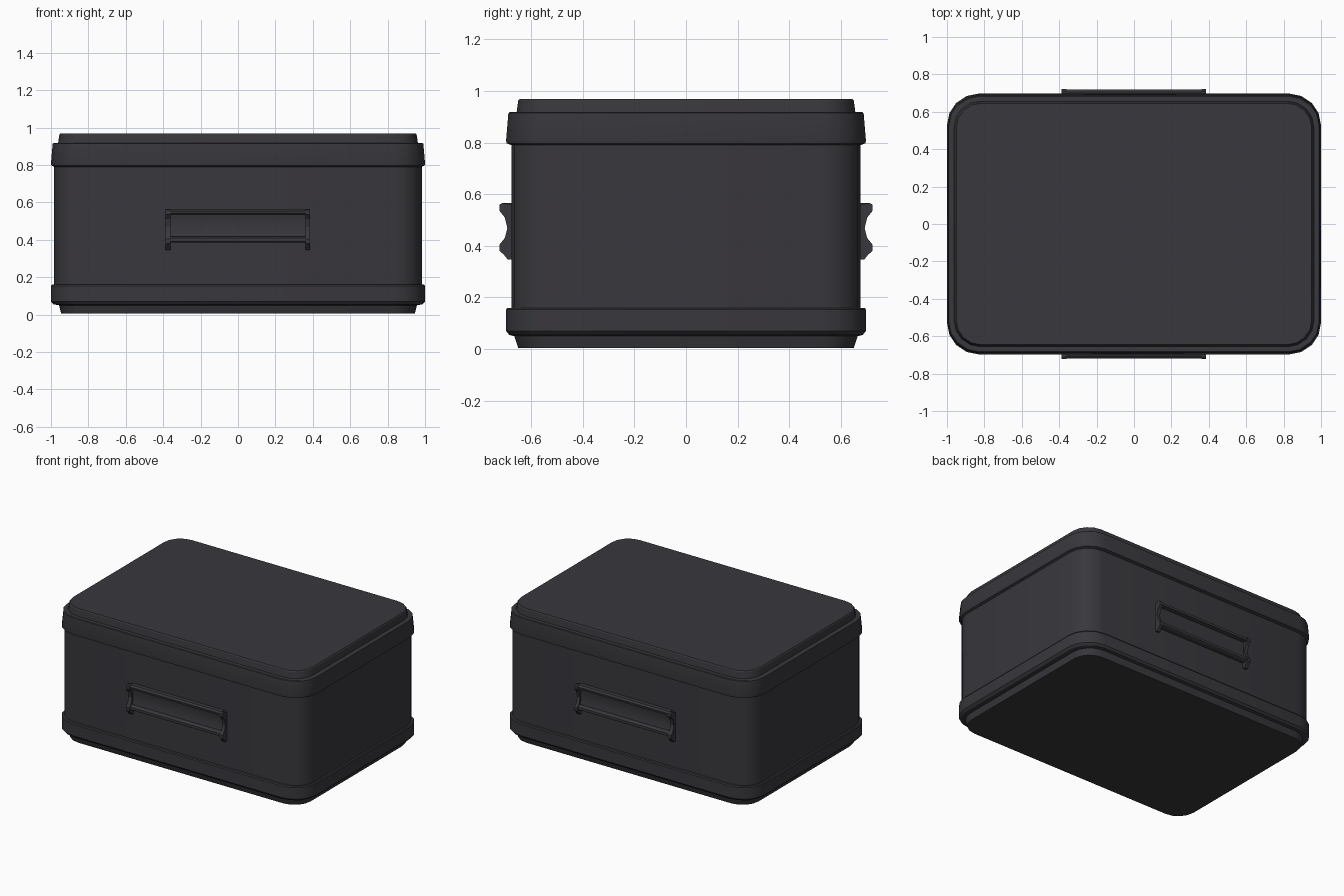
import bpy, bmesh, math

if "Cube" in bpy.data.objects:
    bpy.data.objects.remove(bpy.data.objects["Cube"])

mat = bpy.data.materials.new("charcoal_grey")
mat.diffuse_color = (0.040, 0.038, 0.045, 1)
mat.use_nodes = True
mat.node_tree.nodes["Principled BSDF"].inputs["Base Color"].default_value = mat.diffuse_color


def finish(name, bm, angle=25):
    me = bpy.data.meshes.new(name)
    bm.to_mesh(me)
    bm.free()
    me.materials.append(mat)
    ob = bpy.data.objects.new(name, me)
    bpy.context.collection.objects.link(ob)
    bpy.ops.object.select_all(action='DESELECT')
    ob.select_set(True)
    bpy.context.view_layer.objects.active = ob
    bpy.ops.object.shade_smooth_by_angle(angle=math.radians(angle))
    return ob


def rounded_rect(hx, hy, r, seg=4):
    pts = []
    for k, (sx, sy) in enumerate([(1, 1), (-1, 1), (-1, -1), (1, -1)]):
        for i in range(seg + 1):
            a = math.pi / 2 * (k + i / seg)
            pts.append((sx * (hx - r) + r * math.cos(a), sy * (hy - r) + r * math.sin(a)))
    return pts


def loft(name, rings, cap_bottom=False, cap_top=False):
    # rings: (half width x, half depth y, corner radius, height)
    bm = bmesh.new()
    loops = [[bm.verts.new((x, y, z)) for x, y in rounded_rect(hx, hy, r)]
             for hx, hy, r, z in rings]
    for a, b in zip(loops, loops[1:]):
        n = len(a)
        for i in range(n):
            j = (i + 1) % n
            bm.faces.new((a[i], a[j], b[j], b[i]))
    if cap_bottom:
        bm.faces.new(loops[0][::-1])
    if cap_top:
        bm.faces.new(loops[-1])
    return finish(name, bm)


def extrude_x(name, profile, x0, x1, side):
    # profile of (distance from centre, height), extruded along x
    bm = bmesh.new()
    a = [bm.verts.new((x0, side * y, z)) for y, z in profile]
    b = [bm.verts.new((x1, side * y, z)) for y, z in profile]
    n = len(a)
    for i in range(n):
        j = (i + 1) % n
        bm.faces.new((a[i], a[j], b[j], b[i]))
    bm.faces.new(a)
    bm.faces.new(b)
    bmesh.ops.recalc_face_normals(bm, faces=bm.faces)
    return finish(name, bm)


# Base with stepped foot and wide band
loft("base", [(0.945, 0.65, 0.13, 0.005), (0.957, 0.665, 0.14, 0.05),
              (0.985, 0.685, 0.16, 0.055), (1.0, 0.697, 0.17, 0.07),
              (1.0, 0.697, 0.17, 0.153), (0.995, 0.692, 0.165, 0.16),
              (0.983, 0.675, 0.15, 0.16)], cap_bottom=True)

# Straight walls
loft("body", [(0.983, 0.675, 0.15, 0.16), (0.983, 0.675, 0.15, 0.795)])

# Lid with tapered rim and raised top panel
loft("lid", [(0.983, 0.675, 0.15, 0.79), (0.998, 0.695, 0.17, 0.797),
             (1.0, 0.697, 0.17, 0.808), (0.991, 0.688, 0.165, 0.914),
             (0.985, 0.683, 0.16, 0.918), (0.962, 0.656, 0.14, 0.918),
             (0.955, 0.65, 0.135, 0.962), (0.95, 0.645, 0.13, 0.969)], cap_top=True)

# Framed handles on front and back
bracket = [(0.66, 0.35), (0.69, 0.346), (0.705, 0.365), (0.722, 0.38), (0.722, 0.405),
           (0.702, 0.43), (0.692, 0.468), (0.702, 0.51), (0.722, 0.535),
           (0.722, 0.56), (0.71, 0.566), (0.66, 0.555)]
upper = [(0.66, 0.535), (0.69, 0.535), (0.715, 0.54), (0.718, 0.555), (0.705, 0.565), (0.66, 0.565)]
lower = [(0.66, 0.385), (0.705, 0.385), (0.716, 0.392), (0.716, 0.41), (0.70, 0.418), (0.66, 0.418)]
panel = [(0.66, 0.418), (0.688, 0.418), (0.681, 0.45), (0.681, 0.505), (0.688, 0.535), (0.66, 0.535)]
for tag, s in (("front", -1), ("back", 1)):
    extrude_x(tag + "_handle_left_bracket", bracket, -0.388, -0.36, s)
    extrude_x(tag + "_handle_right_bracket", bracket, 0.36, 0.384, s)
    extrude_x(tag + "_handle_upper_bar", upper, -0.365, 0.365, s)
    extrude_x(tag + "_handle_lower_bar", lower, -0.365, 0.365, s)
    extrude_x(tag + "_handle_panel", panel, -0.362, 0.362, s)
